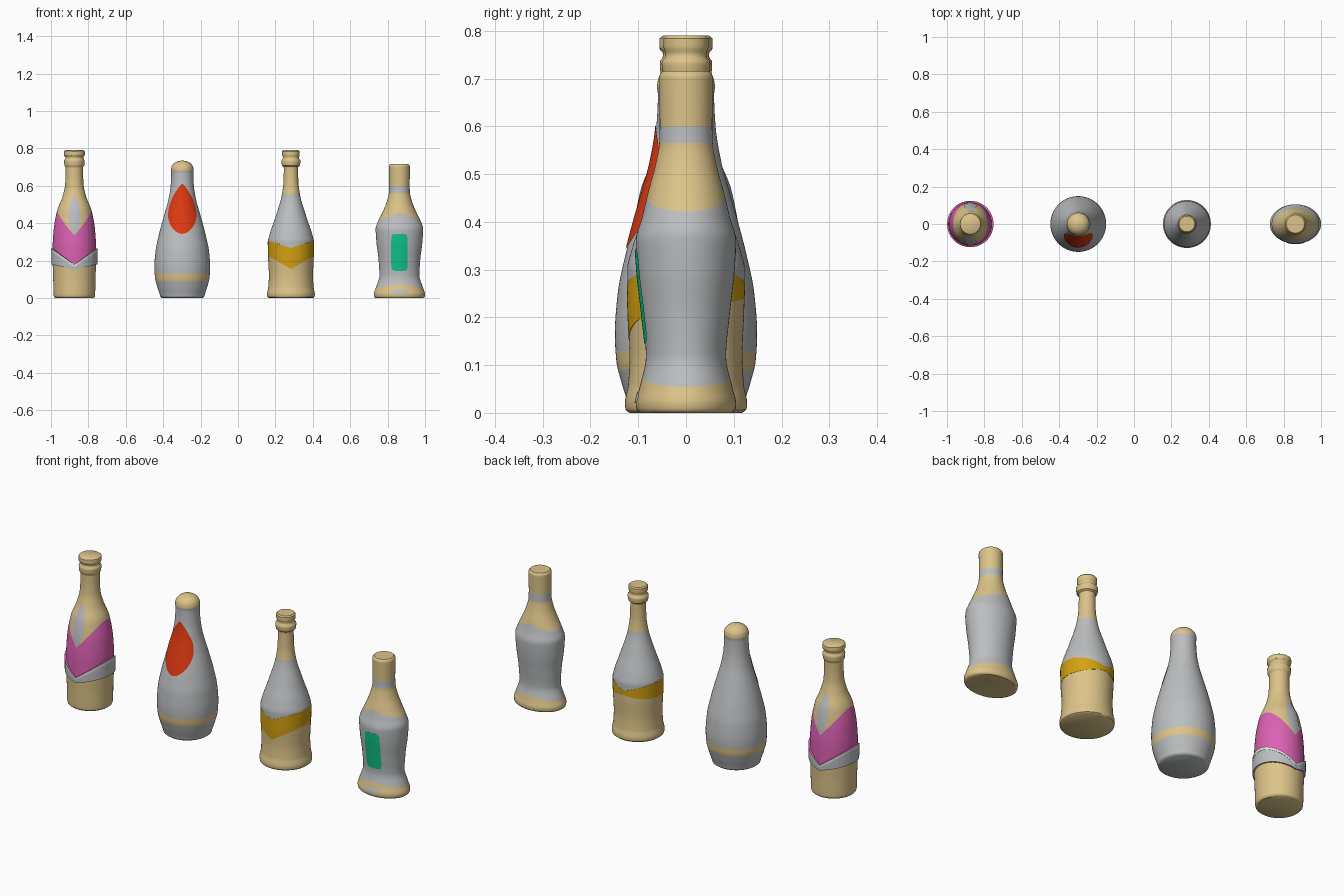
import bpy, bmesh, math
from math import sin, cos, pi

if "Cube" in bpy.data.objects:
    bpy.data.objects.remove(bpy.data.objects["Cube"])

SEG, STEP = 80, 0.006


def material(name, rgb):
    m = bpy.data.materials.new(name)
    m.diffuse_color = (*rgb, 1)
    m.use_nodes = True
    m.node_tree.nodes["Principled BSDF"].inputs["Base Color"].default_value = m.diffuse_color
    return m


MATS = {n: material(n, c) for n, c in {
    "gold": (0.72, 0.55, 0.25), "grey": (0.50, 0.515, 0.525), "white": (0.75, 0.75, 0.75),
    "pink": (0.72, 0.12, 0.45), "red": (0.73, 0.04, 0.006), "mustard": (0.66, 0.36, 0.005),
    "green": (0.005, 0.57, 0.26)}.items()}


def profile(pts):
    """Smooth monotone curve radius(z) through (z, radius) points."""
    d = [(b[1] - a[1]) / (b[0] - a[0]) for a, b in zip(pts, pts[1:])]
    m = [d[0]] + [2 * a * b / (a + b) if a * b > 0 else 0 for a, b in zip(d, d[1:])] + [d[-1]]

    def radius(z):
        z = min(max(z, pts[0][0]), pts[-1][0])
        i = 0
        while i < len(pts) - 2 and z > pts[i + 1][0]:
            i += 1
        (z0, r0), (z1, r1) = pts[i], pts[i + 1]
        h = z1 - z0
        t = (z - z0) / h
        return ((1 + 2 * t) * (1 - t) ** 2 * r0 + t * (1 - t) ** 2 * h * m[i]
                + t * t * (3 - 2 * t) * r1 + t * t * (t - 1) * h * m[i + 1])
    return radius


def finish(name, bm, mats, x):
    me = bpy.data.meshes.new(name)
    bm.to_mesh(me)
    bm.free()
    for m in mats:
        me.materials.append(MATS[m])
    ob = bpy.data.objects.new(name, me)
    bpy.context.collection.objects.link(ob)
    ob.location.x = x
    bpy.ops.object.select_all(action='DESELECT')
    ob.select_set(True)
    bpy.context.view_layer.objects.active = ob
    bpy.ops.object.shade_smooth_by_angle(angle=math.radians(40))
    return ob


def bottle(name, x, rx, ry, bands):
    """bands: (top edge height as number or f(side, front), colour, extra thickness)."""
    mats = list(dict.fromkeys(b[1] for b in bands))
    bm = bmesh.new()
    prev, low = None, (lambda s, c: 0.0)
    for top, colour, extra in bands:
        high = top if callable(top) else (lambda s, c, t=top: t)
        n = max(1, math.ceil((high(1, 0) - low(1, 0)) / STEP), math.ceil((high(0, 1) - low(0, 1)) / STEP))
        for k in range(n + 1):
            row = []
            for i in range(SEG):
                a = 2 * pi * i / SEG
                lo, hi = low(abs(sin(a)), cos(a)), high(abs(sin(a)), cos(a))
                z = lo + (hi - lo) * k / n
                row.append(bm.verts.new(((rx(z) + extra) * sin(a), -(ry(z) + extra) * cos(a), z)))
            if prev:
                for i in range(SEG):
                    j = (i + 1) % SEG
                    f = bm.faces.new((prev[i], prev[j], row[j], row[i]))
                    f.material_index = mats.index(colour)
            else:
                bm.faces.new(row[::-1]).material_index = mats.index(colour)
            prev = row
        low = high
    bm.faces.new(prev).material_index = mats.index(bands[-1][1])
    bmesh.ops.remove_doubles(bm, verts=bm.verts, dist=1e-5)
    bmesh.ops.recalc_face_normals(bm, faces=bm.faces)
    return finish(name, bm, mats, x)


def label(name, x, rx, ry, z0, z1, width, colour, back=False):
    """Thin plate wrapped on the bottle front; width(t) is its half width."""
    bm = bmesh.new()
    rows, cols, e = 40, 20, 0.0025
    grid = []
    for i in range(rows + 1):
        t = (1 - cos(pi * i / rows)) / 2
        z = z0 + (z1 - z0) * t
        a, b = rx(z) + e, ry(z) + e
        w = min(width(t), 0.97 * a)
        grid.append([bm.verts.new((u, -b * math.sqrt(1 - (u / a) ** 2), z))
                     for u in (w * (2 * j / cols - 1) for j in range(cols + 1))])
    for p, q in zip(grid, grid[1:]):
        for j in range(cols):
            bm.faces.new((p[j], p[j + 1], q[j + 1], q[j]))
    bmesh.ops.remove_doubles(bm, verts=bm.verts, dist=1e-6)
    ob = finish(name, bm, [colour], x)
    if back:
        ob.rotation_euler.z = pi


def drop(w, p):
    return lambda t: w * max(0.0, sin(pi * t ** p)) ** 0.75


def rounded(w, n):
    return lambda t: w * max(0.0, 1 - abs(2 * t - 1) ** n) ** (1 / n)


# Bottle with pink body and raised V sleeve
x = -0.875
r = profile([(0, .102), (.006, .109), (.015, .111), (.1, .113), (.2, .116), (.27, .116), (.36, .111),
             (.465, .093), (.54, .064), (.6, .05), (.66, .047), (.7, .047), (.708, .053), (.735, .055),
             (.746, .048), (.755, .049), (.763, .056), (.782, .056), (.788, .053), (.79, .048)])
bottle("sleeved_bottle", x, r, r, [
    (lambda s, c: .15 + .03 * s, "gold", .0),
    (lambda s, c: .166 + .084 * s, "grey", .007),
    (lambda s, c: .178 + .087 * s, "white", .008),
    (lambda s, c: .335 + .13 * s, "pink", 0),
    (.79, "gold", 0)])
for back in (False, True):
    label("back_neck_label" if back else "front_neck_label", x, r, r, .335, .55,
          drop(.033, .95), "grey", back)

# Wide round-shouldered bottle with domed cap and teardrop label
x = -0.298
r = profile([(0, .108), (.006, .117), (.02, .121), (.06, .134), (.11, .146), (.165, .149), (.25, .143),
             (.33, .127), (.4, .109), (.46, .092), (.53, .073), (.6, .062), (.66, .059), (.672, .059),
             (.68, .061), (.7, .058), (.715, .049), (.727, .034), (.733, .018), (.735, .004)])
bottle("domed_bottle", x, r, r, [
    (.09, "grey", 0), (.13, "gold", 0), (.68, "grey", 0), (.735, "gold", 0)])
label("teardrop_label", x, r, r, .343, .61, drop(.076, .72), "red")

# Conical bottle with mustard V band
x = 0.283
r = profile([(0, .118), (.006, .126), (.02, .128), (.06, .121), (.12, .118), (.22, .122), (.3, .123),
             (.34, .114), (.43, .084), (.55, .049), (.62, .04), (.7, .038), (.708, .048), (.735, .051),
             (.746, .043), (.755, .043), (.763, .047), (.783, .047), (.788, .045), (.79, .041)])
bottle("conical_bottle", x, r, r, [
    (lambda s, c: .155 + .07 * s if c > 0 else .225 + .02 * (1 - s), "gold", 0),
    (lambda s, c: .267 + .04 * s, "mustard", .001),
    (.555, "grey", 0), (.79, "gold", 0)])

# Waisted oval bottle with tall cap and green label
x = 0.863
rx = profile([(0, .128), (.006, .135), (.02, .137), (.05, .128), (.12, .107), (.2, .111), (.3, .123),
              (.37, .127), (.41, .114), (.46, .09), (.52, .066), (.565, .056), (.6, .055), (.705, .056),
              (.712, .053), (.716, .048)])
ry = profile([(0, .097), (.006, .103), (.02, .105), (.05, .098), (.12, .084), (.2, .091), (.3, .102),
              (.36, .105), (.41, .092), (.46, .08), (.52, .064), (.565, .056), (.6, .055), (.705, .056),
              (.712, .053), (.716, .048)])
bottle("oval_bottle", x, rx, ry, [
    (lambda s, c: .075 - .02 * s, "gold", 0),
    (lambda s, c: .455 - .033 * s, "grey", 0),
    (.565, "gold", 0), (.6, "grey", 0), (.716, "gold", 0)])
label("green_label", x, rx, ry, .145, .342, rounded(.044, 7), "green")
label("base_plate", x, rx, ry, .02, .045, rounded(.045, 3), "grey")
